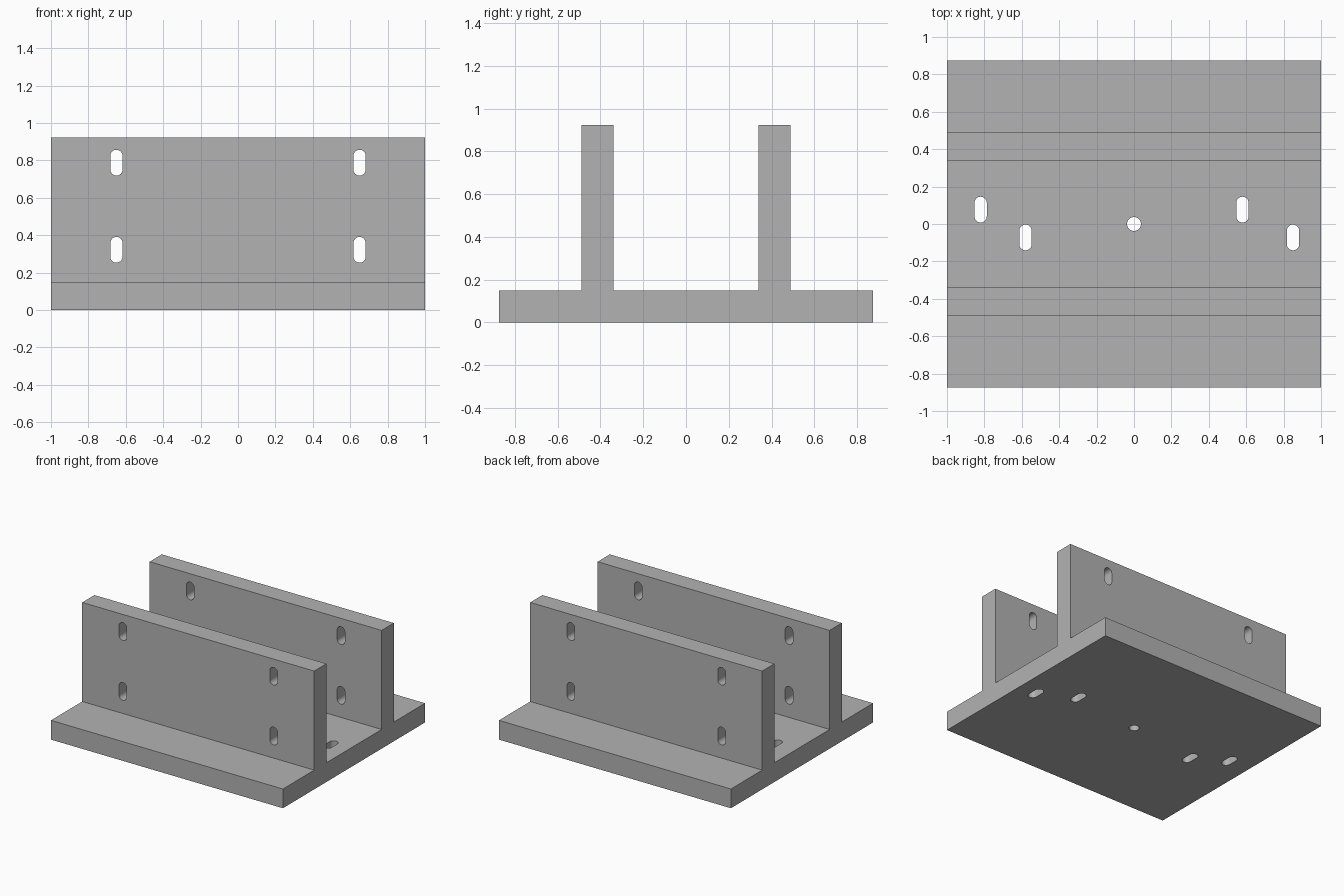
import bpy, bmesh, math
from mathutils import Matrix, Vector

cube = bpy.data.objects.get("Cube")
if cube:
    bpy.data.objects.remove(cube, do_unlink=True)

# Plain grey material
grey = bpy.data.materials.new("plain_grey")
grey.use_nodes = True
colour = (0.45, 0.45, 0.45, 1)
grey.diffuse_color = colour
grey.node_tree.nodes["Principled BSDF"].inputs["Base Color"].default_value = colour

BASE_Y, BASE_Z, TOP_Z = 0.875, 0.15, 0.922
WALL_IN, WALL_OUT = 0.34, 0.49
SLOT_R, SLOT_HALF = 0.033, 0.036   # end radius, half distance between end centres


def prism(bm, points, direction):
    """Extrude a flat outline along a direction."""
    face = bm.faces.new([bm.verts.new(p) for p in points])
    ext = bmesh.ops.extrude_face_region(bm, geom=[face])
    verts = [v for v in ext["geom"] if isinstance(v, bmesh.types.BMVert)]
    bmesh.ops.translate(bm, verts=verts, vec=direction)


def slot(bm, matrix, depth, radius=SLOT_R, half=SLOT_HALF, steps=12):
    """Rounded slot, long along local y, cut along local z."""
    pts = []
    for side in (1, -1):
        start = 0 if side > 0 else math.pi
        for i in range(steps + (half > 0)):
            a = start + math.pi * i / steps
            pts.append(matrix @ Vector((radius * math.cos(a),
                                        radius * math.sin(a) + side * half, 0)))
    prism(bm, pts, matrix.to_3x3() @ Vector((0, 0, depth)))


def finish(bm, name):
    bmesh.ops.recalc_face_normals(bm, faces=bm.faces)
    mesh = bpy.data.meshes.new(name)
    bm.to_mesh(mesh)
    bm.free()
    mesh.materials.append(grey)
    obj = bpy.data.objects.new(name, mesh)
    bpy.context.collection.objects.link(obj)
    return obj


# Base plate with two upright walls, one extruded profile
half_profile = [(BASE_Y, 0), (BASE_Y, BASE_Z), (WALL_OUT, BASE_Z),
                (WALL_OUT, TOP_Z), (WALL_IN, TOP_Z), (WALL_IN, BASE_Z)]
outline = half_profile + [(-y, z) for y, z in reversed(half_profile)]
bm = bmesh.new()
prism(bm, [(-1, y, z) for y, z in outline], (2, 0, 0))
bracket = finish(bm, "double_wall_bracket")

# Cutters: wall slots, base slots and the centre hole
bm = bmesh.new()
for x in (-0.65, 0.65):
    for z in (0.322, 0.788):
        slot(bm, Matrix.Translation((x, 0.6, z)) @ Matrix.Rotation(math.pi / 2, 4, 'X'), 1.2)
for x, y in ((-0.82, 0.077), (-0.58, -0.072), (0.58, 0.077), (0.85, -0.072)):
    slot(bm, Matrix.Translation((x, y, -0.05)), 0.25)
slot(bm, Matrix.Translation((0, 0, -0.05)), 0.25, radius=0.037, half=0)
cutter = finish(bm, "slot_cutter")
cutter.hide_render = True

# Cut the holes, then discard the cutter
cut = bracket.modifiers.new("slots", 'BOOLEAN')
cut.operation = 'DIFFERENCE'
cut.solver = 'EXACT'
cut.object = cutter
bpy.ops.object.select_all(action='DESELECT')
bracket.select_set(True)
bpy.context.view_layer.objects.active = bracket
bpy.ops.object.modifier_apply(modifier=cut.name)
bpy.data.objects.remove(cutter, do_unlink=True)
bpy.ops.object.shade_smooth_by_angle(angle=math.radians(30))
